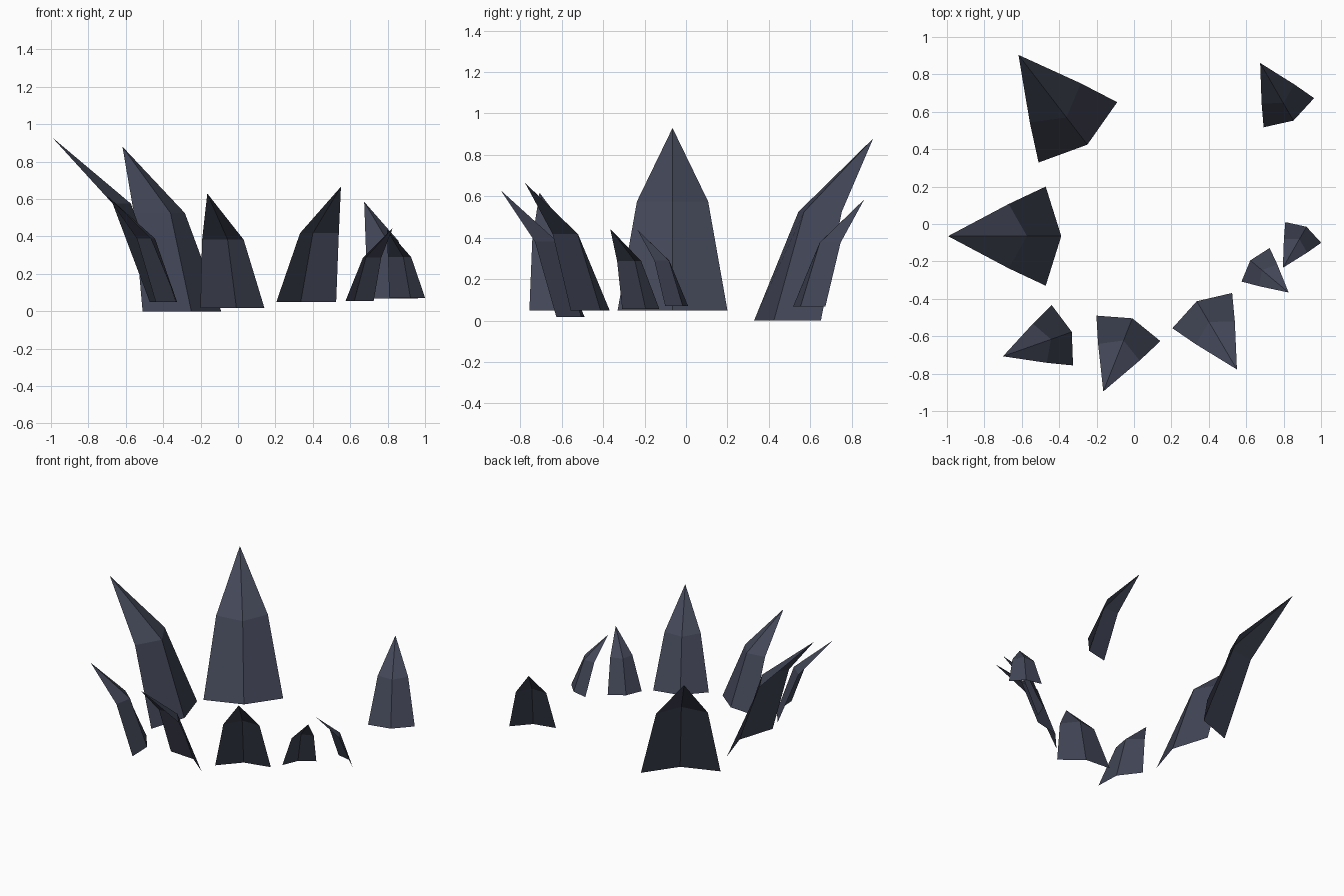
import bpy, math
from mathutils import Matrix, Vector

if "Cube" in bpy.data.objects:
    bpy.data.objects.remove(bpy.data.objects["Cube"])

slate = bpy.data.materials.new("dark slate")
slate.diffuse_color = (0.055, 0.062, 0.095, 1)
slate.use_nodes = True
slate.node_tree.nodes["Principled BSDF"].inputs["Base Color"].default_value = slate.diffuse_color

# Unit shard leaning out along +x: a folded open sheet, ridge facing inward
ROWS = [(0.0, 0.265, -0.083, 0.0),      # outward, half width, ridge offset, height
        (0.198, 0.172, 0.10, 0.525)]
TIP = (0.522, 0.0, 0.88)
FACES = [(0, 1, 4, 3), (1, 2, 5, 4), (3, 4, 6), (4, 5, 6)]


def shard(name, x, y, z, angle, scale):
    verts = []
    for out, half, ridge, h in ROWS:
        verts += [(out, -half, h), (ridge, 0, h), (out, half, h)]
    verts.append(TIP)
    m = (Matrix.Translation((x, y, z)) @ Matrix.Rotation(math.radians(angle), 4, 'Z')
         @ Matrix.Scale(scale, 4))
    mesh = bpy.data.meshes.new(name)
    # faces wound so that the normals point inward, towards the ridge side
    mesh.from_pydata([m @ Vector(v) for v in verts], [], [f[::-1] for f in FACES])
    mesh.materials.append(slate)
    bpy.context.collection.objects.link(bpy.data.objects.new(name, mesh))


# Ring of shards: base centre x, y, z, lean direction, size
for name, *args in [
        ("back_left_shard", -0.30, 0.49, 0.0, 127.5, 1.0),
        ("left_shard", -0.472, -0.065, 0.05, 180, 1.0),
        ("front_left_shard", -0.383, -0.595, 0.05, 199.5, 0.645),
        ("front_shard", -0.03, -0.558, 0.018, 248.3, 0.695),
        ("front_right_shard", 0.365, -0.463, 0.05, -59.5, 0.70),
        ("right_inner_shard", 0.65, -0.218, 0.055, -40, 0.442),
        ("right_outer_shard", 0.905, -0.045, 0.07, 240, 0.418),
        ("back_right_shard", 0.828, 0.595, 0.068, 120, 0.588)]:
    shard(name, *args)
